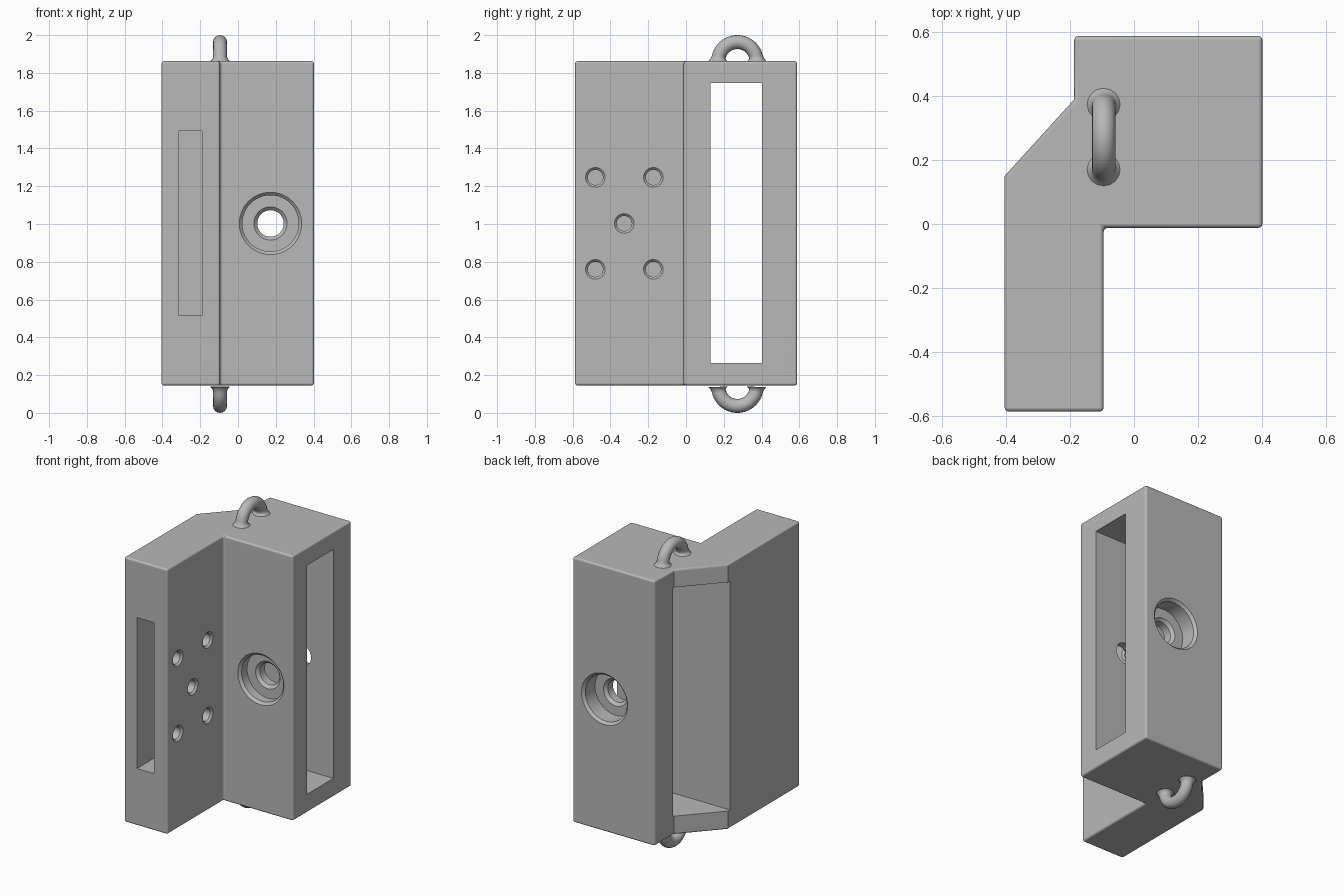
import bpy, bmesh, math
from mathutils import Matrix, Vector

cube = bpy.data.objects.get("Cube")
if cube:
    bpy.data.objects.remove(cube, do_unlink=True)

BOTTOM, TOP = 0.145, 1.862
grey = bpy.data.materials.new("plain grey")
grey.use_nodes = True
grey.diffuse_color = (0.48, 0.48, 0.48, 1)
grey.node_tree.nodes["Principled BSDF"].inputs["Base Color"].default_value = (0.48, 0.48, 0.48, 1)


def make_object(name, bm):
    bmesh.ops.recalc_face_normals(bm, faces=bm.faces)
    mesh = bpy.data.meshes.new(name)
    bm.to_mesh(mesh)
    bm.free()
    mesh.materials.append(grey)
    obj = bpy.data.objects.new(name, mesh)
    bpy.context.collection.objects.link(obj)
    return obj


def select(obj):
    bpy.ops.object.select_all(action='DESELECT')
    obj.select_set(True)
    bpy.context.view_layer.objects.active = obj


def box(name, low, high):
    low, high = Vector(low), Vector(high)
    bm = bmesh.new()
    bmesh.ops.create_cube(bm, size=1)
    bmesh.ops.scale(bm, vec=high - low, verts=bm.verts)
    bmesh.ops.translate(bm, vec=(low + high) / 2, verts=bm.verts)
    return make_object(name, bm)


def lathe(name, profile, axis, centre, sides=48):
    """Closed solid from (radius, distance) points, turned about the x or y axis."""
    bm = bmesh.new()
    rings = []
    for r, d in profile:
        ring = []
        for i in range(sides):
            a = math.tau * i / sides
            u, v = r * math.cos(a), r * math.sin(a)
            ring.append(bm.verts.new((d, u, v) if axis == 'X' else (u, d, v)))
        rings.append(ring)
    for a, b in zip(rings, rings[1:]):
        for i in range(sides):
            j = (i + 1) % sides
            bm.faces.new((a[i], a[j], b[j], b[i]))
    bm.faces.new(rings[0])
    bm.faces.new(rings[-1])
    bmesh.ops.translate(bm, vec=centre, verts=bm.verts)
    return make_object(name, bm)


def cut(target, cutter):
    cutter.hide_render = True
    mod = target.modifiers.new("cut", 'BOOLEAN')
    mod.operation = 'DIFFERENCE'
    mod.solver = 'EXACT'
    mod.object = cutter
    select(target)
    bpy.ops.object.modifier_apply(modifier=mod.name)
    bpy.data.objects.remove(cutter, do_unlink=True)


# Bracket body: extruded outline with softened edges
outline = [(-0.405, -0.587), (-0.095, -0.587), (-0.095, -0.012), (0.402, -0.012),
           (0.402, 0.588), (-0.187, 0.588), (-0.187, 0.39), (-0.405, 0.15)]
bm = bmesh.new()
base = bm.faces.new([bm.verts.new((x, y, BOTTOM)) for x, y in outline])
side = bmesh.ops.extrude_face_region(bm, geom=[base])
bmesh.ops.translate(bm, vec=(0, 0, TOP - BOTTOM),
                    verts=[v for v in side["geom"] if isinstance(v, bmesh.types.BMVert)])
bmesh.ops.recalc_face_normals(bm, faces=bm.faces)


def is_slope_corner(edge):
    a, b = (v.co for v in edge.verts)
    return abs(a.z - b.z) > 1 and a.x < -0.18 and 0.1 < a.y < 0.45


bmesh.ops.bevel(bm, geom=[e for e in bm.edges if not is_slope_corner(e)],
                offset=0.013, segments=3, profile=0.5, affect='EDGES')
body = make_object("bracket_body", bm)

# Long window through the block and blind slot in the front of the arm
cut(body, box("window_cutter", (-0.6, 0.13, 0.265), (0.6, 0.402, 1.747)))
cut(body, box("slot_cutter", (-0.313, -0.8, 0.515), (-0.19, -0.05, 1.493)))

# Counterbored main hole, front to back
bore = [(0.181, -0.028), (0.149, 0.004), (0.149, 0.06), (0.088, 0.06), (0.07, 0.078),
        (0.07, 0.455), (0.088, 0.473), (0.149, 0.473), (0.149, 0.572), (0.181, 0.604)]
cut(body, lathe("bore_cutter", bore, 'Y', (0.172, 0, 1.003)))

# Five countersunk screw holes in the arm
screw = [(0.062, 0.01), (0.04, -0.012), (0.04, -0.15)]
for y, z in [(-0.48, 0.76), (-0.48, 1.247), (-0.327, 1.003), (-0.173, 0.76), (-0.173, 1.247)]:
    cut(body, lathe("screw_cutter", screw, 'X', (-0.095, y, z), 32))

select(body)
bpy.ops.object.shade_smooth_by_angle(angle=math.radians(35))
weighted = body.modifiers.new("even_normals", 'WEIGHTED_NORMAL')
weighted.keep_sharp = True


# Hanging loops, flared where they meet the body
def loop(name, z, up):
    curve = bpy.data.curves.new(name, 'CURVE')
    curve.dimensions = '3D'
    curve.bevel_depth = 0.037
    curve.bevel_resolution = 6
    curve.use_fill_caps = True
    spline = curve.splines.new('POLY')
    steps = 40
    spline.points.add(steps)
    for i, p in enumerate(spline.points):
        a = math.pi * i / steps
        height = 0.101 * math.sin(a)
        p.co = (-0.095, 0.272 - 0.101 * math.cos(a), z + up * height, 1)
        p.radius = 1 + 0.4 * max(0, 1 - height / 0.025) ** 2
    obj = bpy.data.objects.new(name, curve)
    bpy.context.collection.objects.link(obj)
    curve.materials.append(grey)
    select(obj)
    bpy.ops.object.convert(target='MESH')
    bpy.ops.object.shade_smooth_by_angle(angle=math.radians(50))


loop("top_loop", TOP, 1)
loop("bottom_loop", BOTTOM - 0.007, -1)
